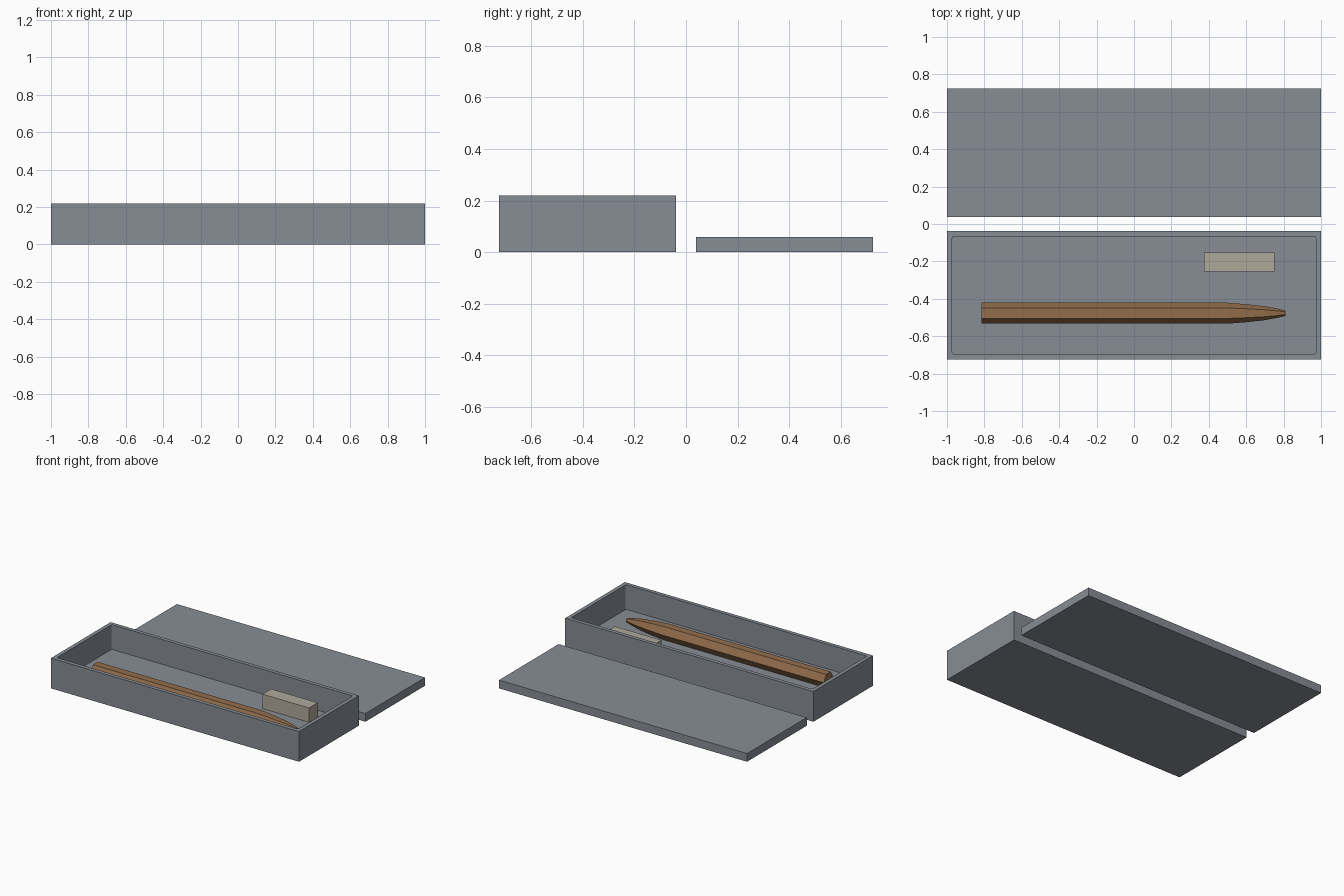
import bpy, bmesh, math

if "Cube" in bpy.data.objects:
    bpy.data.objects.remove(bpy.data.objects["Cube"])

def material(name, rgb):
    m = bpy.data.materials.new(name)
    m.diffuse_color = (*rgb, 1)
    m.use_nodes = True
    m.node_tree.nodes["Principled BSDF"].inputs["Base Color"].default_value = m.diffuse_color
    return m

GREY = material("slate grey", (0.243, 0.269, 0.302))
BROWN = material("warm brown", (0.288, 0.153, 0.070))
BEIGE = material("pale beige", (0.429, 0.397, 0.323))

def finish(name, bm, mat):
    bmesh.ops.recalc_face_normals(bm, faces=bm.faces)
    me = bpy.data.meshes.new(name)
    bm.to_mesh(me)
    bm.free()
    me.materials.append(mat)
    ob = bpy.data.objects.new(name, me)
    bpy.context.collection.objects.link(ob)
    return ob

def loft(name, rings, mat):
    """Skin equal-length rings of points and cap both ends."""
    bm = bmesh.new()
    loops = [[bm.verts.new(p) for p in ring] for ring in rings]
    n = len(loops[0])
    for a, b in zip(loops, loops[1:]):
        for i in range(n):
            j = (i + 1) % n
            bm.faces.new((a[i], a[j], b[j], b[i]))
    bm.faces.new(loops[0])
    bm.faces.new(loops[-1])
    return finish(name, bm, mat)

def rect(x0, x1, y0, y1, z, r=0.0, seg=3):
    """Rectangle outline with rounded corners (r = 0 gives plain corners)."""
    if r == 0:
        return [(x1, y1, z), (x0, y1, z), (x0, y0, z), (x1, y0, z)]
    pts = []
    for k, (cx, cy) in enumerate([(x1 - r, y1 - r), (x0 + r, y1 - r),
                                  (x0 + r, y0 + r), (x1 - r, y0 + r)]):
        for s in range(seg + 1):
            a = math.pi / 2 * (k + s / seg)
            pts.append((cx + r * math.cos(a), cy + r * math.sin(a), z))
    return pts

def block(name, x0, x1, y0, y1, z0, z1, mat):
    return loft(name, [rect(x0, x1, y0, y1, z) for z in (z0, z1)], mat)

Y0, Y1, WALL, FLOOR, TOP = -0.725, -0.038, 0.028, 0.04, 0.22

# Open tray: outer shell up to the rim, inward to the rounded cavity, down to the floor
R, SEG = 0.012, 3
outer = [(-1, 1, Y0, Y1)]
def corner_ring(z):
    return [p for p in rect(-1, 1, Y0, Y1, z) for _ in range(SEG + 1)]
inner = (-1 + WALL, 1 - WALL, Y0 + WALL, Y1 - WALL)
bm = bmesh.new()
base = [bm.verts.new(p) for p in rect(-1, 1, Y0, Y1, 0)]
rim = [bm.verts.new(p) for p in rect(-1, 1, Y0, Y1, TOP)]
lip = [bm.verts.new(p) for p in rect(*inner, TOP, R, SEG)]
bed = [bm.verts.new(p) for p in rect(*inner, FLOOR, R, SEG)]
n, step = len(lip), SEG + 1
bm.faces.new(base)
bm.faces.new(bed)
for k in range(4):
    j = (k + 1) % 4
    bm.faces.new((base[k], base[j], rim[j], rim[k]))
    # rim strip plus the small fan at its corner
    bm.faces.new((rim[k], rim[j], lip[j * step], lip[k * step + SEG]))
    bm.faces.new([rim[k]] + [lip[k * step + s] for s in range(SEG, -1, -1)])
for i in range(n):
    j = (i + 1) % n
    bm.faces.new((lip[i], lip[j], bed[j], bed[i]))
finish("tray", bm, GREY)

# Lid lying flat behind the tray
block("lid", -1, 1, -Y1, -Y0, 0, 0.06, GREY)

# Small block on the tray floor
block("small_block", 0.375, 0.75, -0.253, -0.153, FLOOR, FLOOR + 0.105, BEIGE)

# Six-sided rod with a curved, blunt tip
RAD = 0.056
def hexagon(x, r):
    return [(x, -0.477 + r * math.cos(i * math.pi / 3),
             FLOOR + RAD * math.sin(math.pi / 3) + r * math.sin(i * math.pi / 3))
            for i in range(6)]
profile = [(-0.815, RAD), (0.50, RAD), (0.60, 0.048), (0.70, 0.037), (0.77, 0.024), (0.81, 0.014)]
loft("pointed_rod", [hexagon(x, r) for x, r in profile], BROWN)
